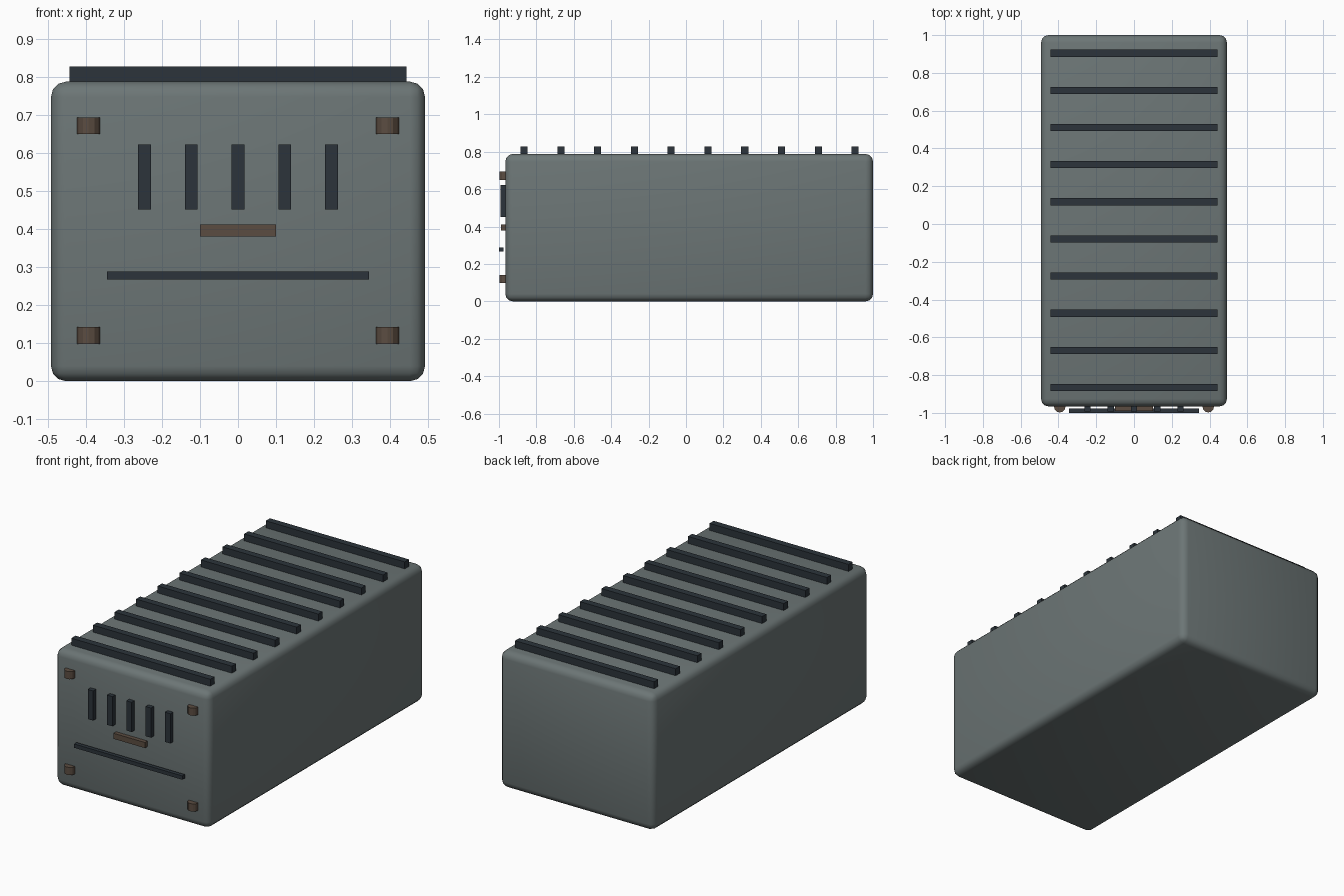
import bpy
from math import radians

cube = bpy.data.objects.get("Cube")
if cube:
    bpy.data.objects.remove(cube, do_unlink=True)


def material(name, rgb):
    m = bpy.data.materials.new(name)
    m.use_nodes = True
    color = (*rgb, 1)
    m.diffuse_color = color
    m.node_tree.nodes["Principled BSDF"].inputs["Base Color"].default_value = color
    return m


GREY = material("grey green metal", (0.15, 0.18, 0.18))
DARK = material("dark slate", (0.025, 0.034, 0.043))
BROWN = material("rusty brown", (0.105, 0.073, 0.053))


def finish(name, mat):
    ob = bpy.context.object
    ob.name = name
    ob.data.name = name
    ob.data.materials.append(mat)
    return ob


def box(name, mat, xs, ys, zs):
    """Box spanning the given ranges on each axis."""
    spans = (xs, ys, zs)
    bpy.ops.mesh.primitive_cube_add(size=1, location=[(a + b) / 2 for a, b in spans])
    ob = finish(name, mat)
    ob.scale = [b - a for a, b in spans]
    bpy.ops.object.transform_apply(location=False, rotation=False, scale=True)
    return ob


# Main casing with rounded edges
casing = box("casing", GREY, (-0.492, 0.492), (-0.966, 1.0), (0, 0.788))
bevel = casing.modifiers.new("rounded_edges", "BEVEL")
bevel.width = 0.04
bevel.segments = 3
bpy.ops.object.modifier_apply(modifier=bevel.name)
bpy.ops.object.shade_smooth_by_angle(angle=radians(40))

# Cross ribs along the roof
for i in range(10):
    y = -0.866 + i * 0.1967
    box(f"roof_rib_{i + 1}", DARK, (-0.443, 0.443), (y - 0.019, y + 0.019), (0.77, 0.828))

# Vertical vent slats on the front
for i in range(-2, 3):
    x = i * 0.123
    box(f"vent_slat_{i + 3}", DARK, (x - 0.017, x + 0.017), (-0.992, -0.955), (0.451, 0.622))

# Front label plate and long handle bar
box("label_plate", BROWN, (-0.1, 0.1), (-0.99, -0.96), (0.38, 0.412))
box("handle_bar", DARK, (-0.345, 0.345), (-1.0, -0.977), (0.267, 0.289))

# Upright corner studs
for side, x in (("left", 0.393), ("right", -0.393)):
    for level, z in (("upper", 0.672), ("lower", 0.12)):
        bpy.ops.mesh.primitive_cylinder_add(vertices=12, radius=0.03, depth=0.044,
                                            location=(x, -0.968, z))
        finish(f"{level}_{side}_stud", BROWN)
